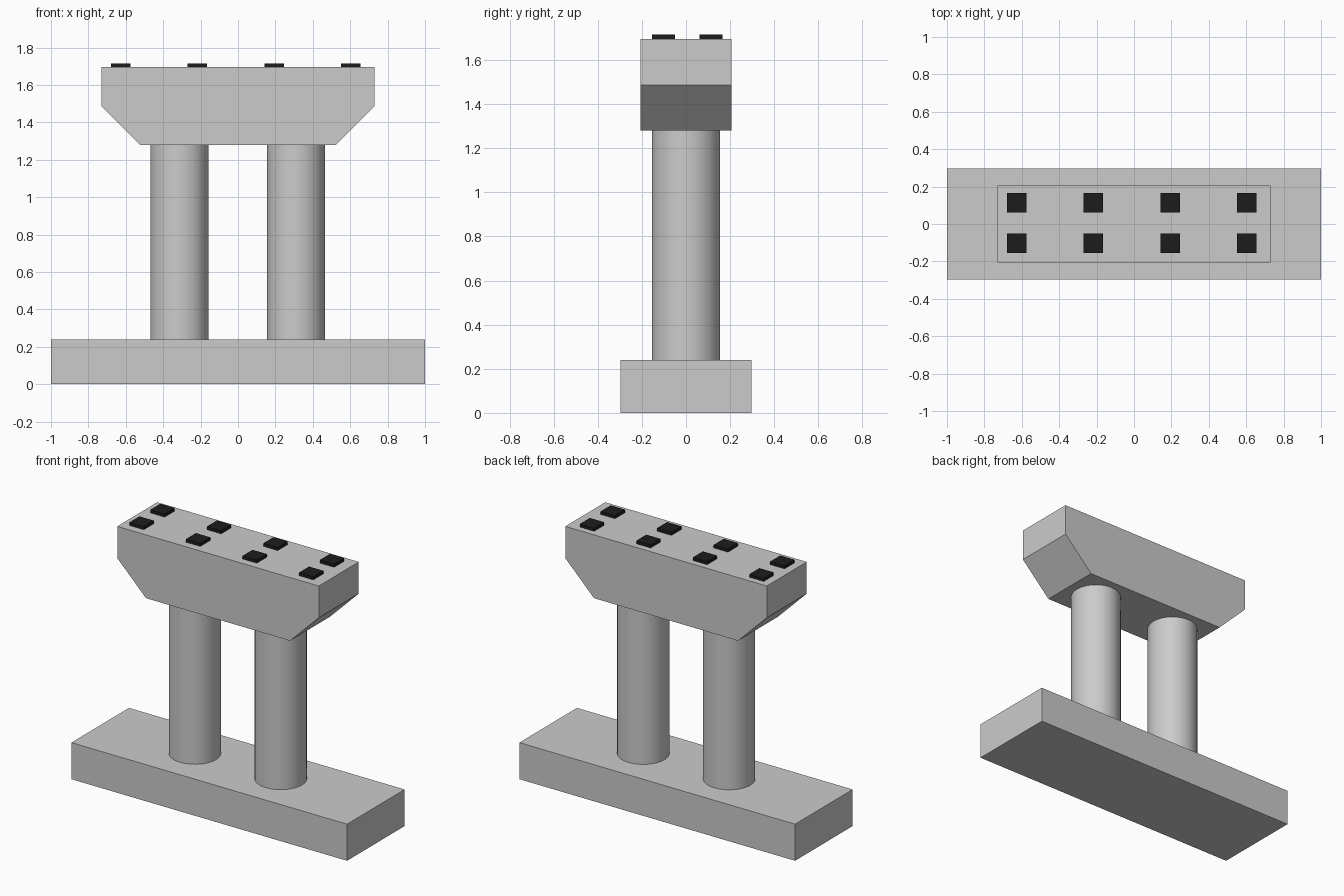
import bpy, bmesh
from math import radians

if "Cube" in bpy.data.objects:
    bpy.data.objects.remove(bpy.data.objects["Cube"])


def box(name, size, loc):
    bpy.ops.mesh.primitive_cube_add(size=1, location=loc)
    o = bpy.context.object
    o.name = name
    o.scale = size
    bpy.ops.object.transform_apply(location=False, rotation=False, scale=True)
    return o


BASE_TOP, CAP_BOTTOM, CAP_TOP = 0.24, 1.28, 1.695

# footing slab
box("footing", (2.0, 0.596, BASE_TOP), (0, 0, BASE_TOP / 2))

# two round columns
for side, x in (("left", -0.313), ("right", 0.31)):
    bpy.ops.mesh.primitive_cylinder_add(
        vertices=48, radius=0.155, depth=CAP_BOTTOM - BASE_TOP,
        location=(x, 0, (BASE_TOP + CAP_BOTTOM) / 2))
    bpy.context.object.name = side + "_column"
    bpy.ops.object.shade_smooth_by_angle(angle=radians(30))

# pier cap: tapered profile extruded front to back
half_depth = 0.207
right = [(0.523, CAP_BOTTOM), (0.731, 1.487), (0.731, CAP_TOP)]
profile = right + [(-x, z) for x, z in reversed(right)]
bm = bmesh.new()
face = bm.faces.new([bm.verts.new((x, -half_depth, z)) for x, z in profile])
ext = bmesh.ops.extrude_face_region(bm, geom=[face])
verts = [v for v in ext["geom"] if isinstance(v, bmesh.types.BMVert)]
bmesh.ops.translate(bm, verts=verts, vec=(0, 2 * half_depth, 0))
bmesh.ops.recalc_face_normals(bm, faces=bm.faces)
mesh = bpy.data.meshes.new("pier_cap")
bm.to_mesh(mesh)
bm.free()
bpy.context.collection.objects.link(bpy.data.objects.new("pier_cap", mesh))

# black bearing pads in two rows of four
black = bpy.data.materials.new("black_rubber")
black.diffuse_color = (0.012, 0.012, 0.012, 1)
black.use_nodes = True
black.node_tree.nodes["Principled BSDF"].inputs["Base Color"].default_value = black.diffuse_color
for row, y in enumerate((-0.103, 0.113)):
    for col in range(4):
        pad = box(f"bearing_pad_{row}_{col}", (0.104, 0.104, 0.02),
                  (-0.627 + col * 0.41, y, CAP_TOP + 0.01))
        pad.data.materials.append(black)
